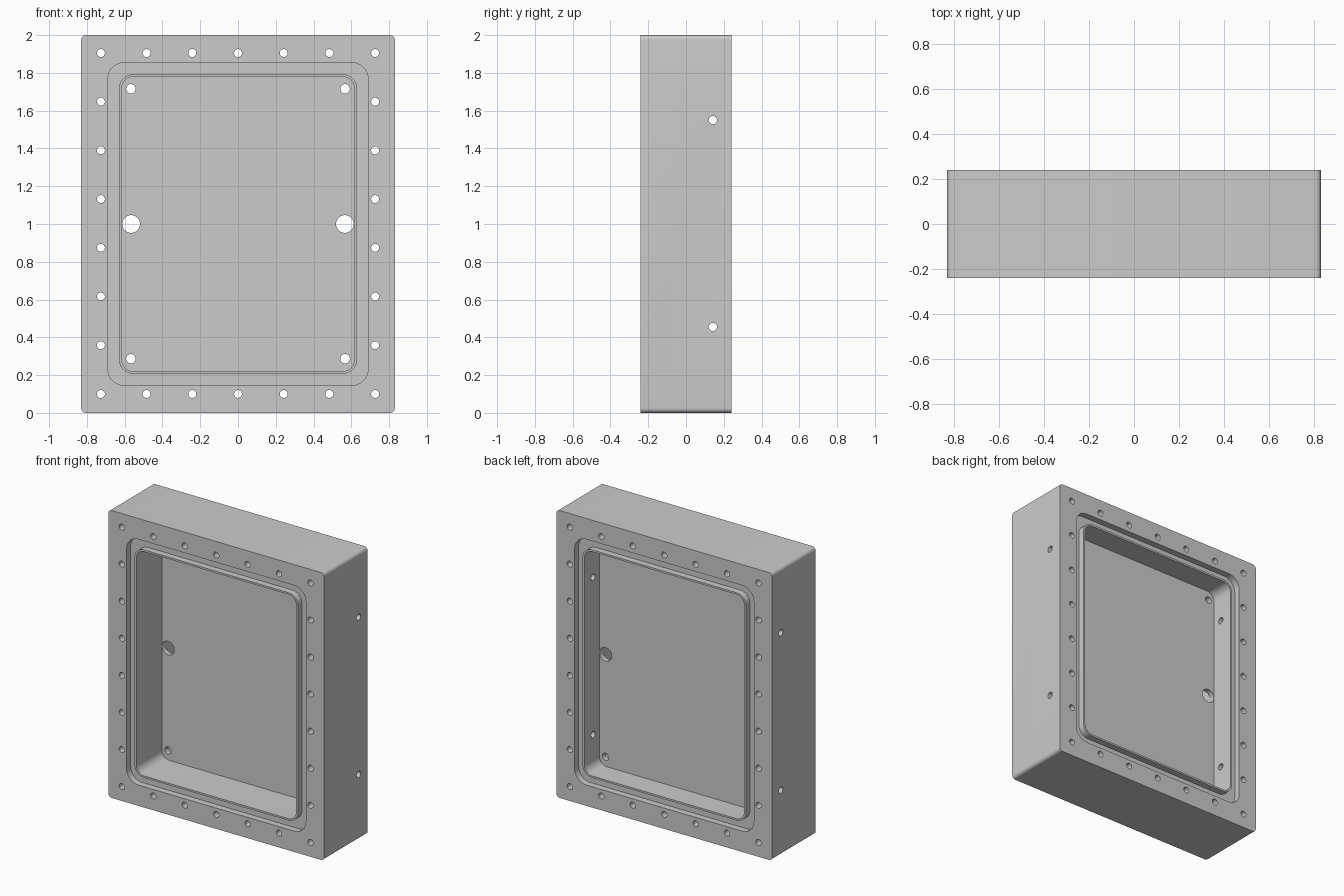
import bpy, bmesh, math
from mathutils import Matrix

if "Cube" in bpy.data.objects:
    bpy.data.objects.remove(bpy.data.objects["Cube"])

HALF_D = 0.24          # half depth of the housing
GROOVE = 0.045         # depth of the seal groove
SEG = 8                # segments per rounded corner


def rounded_loop(bm, hx, hz, r, y):
    """Rounded rectangle in the xz plane, centred at z = 1."""
    verts = []
    for i, (sx, sz) in enumerate(((1, 1), (-1, 1), (-1, -1), (1, -1))):
        for k in range(SEG + 1):
            a = math.pi / 2 * (i + k / SEG)
            verts.append(bm.verts.new((sx * (hx - r) + r * math.cos(a), y,
                                       1 + sz * (hz - r) + r * math.sin(a))))
    return verts


def make_object(bm, name):
    bmesh.ops.recalc_face_normals(bm, faces=bm.faces[:])
    mesh = bpy.data.meshes.new(name)
    bm.to_mesh(mesh)
    bm.free()
    obj = bpy.data.objects.new(name, mesh)
    bpy.context.collection.objects.link(obj)
    return obj


def drill(bm, centre, radius, length, axis):
    rot = Matrix.Rotation(math.pi / 2, 4, 'X' if axis == 'y' else 'Y')
    bmesh.ops.create_cone(bm, cap_ends=True, segments=32, radius1=radius,
                          radius2=radius, depth=length,
                          matrix=Matrix.Translation(centre) @ rot)


# Housing: nested loops from the front pocket floor, round the outside,
# to the back pocket floor; the two end caps form the dividing wall
CAVITY = (0.615, 0.78, 0.06)
LIP = (0.63, 0.793, 0.075)
RECESS = (0.69, 0.855, 0.09)
OUTER = (0.83, 1.0, 0.025)


def rim(side):
    y, deep = side * HALF_D, side * (HALF_D - GROOVE)
    return [(*CAVITY, y), (*LIP, y), (*LIP, deep),
            (*RECESS, deep), (*RECESS, y), (*OUTER, y)]


stations = [(*CAVITY, 0.04)] + rim(-1) + rim(1)[::-1] + [(*CAVITY, 0.075)]
bm = bmesh.new()
loops = [rounded_loop(bm, *s) for s in stations]
for a, b in zip(loops, loops[1:]):
    for i in range(len(a)):
        j = (i + 1) % len(a)
        bm.faces.new((a[i], a[j], b[j], b[i]))
bm.faces.new(loops[0])
bm.faces.new(loops[-1])
housing = make_object(bm, "housing")

# Hole cutters
bm = bmesh.new()
for i in range(7):                                  # top and bottom bolt rows
    for z in (0.1, 1.905):
        drill(bm, (-0.726 + 0.242 * i, 0, z), 0.021, 0.6, 'y')
for s in (-1, 1):
    for i in range(1, 7):                           # side bolt columns
        drill(bm, (s * 0.726, 0, 0.1 + 0.258 * i), 0.021, 0.6, 'y')
    for z in (0.287, 1.716):                        # dividing wall, small
        drill(bm, (s * 0.567, 0.0575, z), 0.025, 0.1, 'y')
    drill(bm, (s * 0.566, 0.0575, 1.0), 0.047, 0.1, 'y')   # dividing wall, large
    for z in (0.455, 1.55):                         # side wall holes
        drill(bm, (s * 0.72, 0.142, z), 0.022, 0.4, 'x')
cutter = make_object(bm, "hole_cutter")
cutter.hide_render = True

# Cut the holes and shade
mod = housing.modifiers.new("holes", 'BOOLEAN')
mod.operation = 'DIFFERENCE'
mod.solver = 'EXACT'
mod.object = cutter
bpy.context.view_layer.objects.active = housing
housing.select_set(True)
bpy.ops.object.modifier_apply(modifier=mod.name)
bpy.data.objects.remove(cutter)
bpy.ops.object.shade_smooth_by_angle(angle=math.radians(30))
